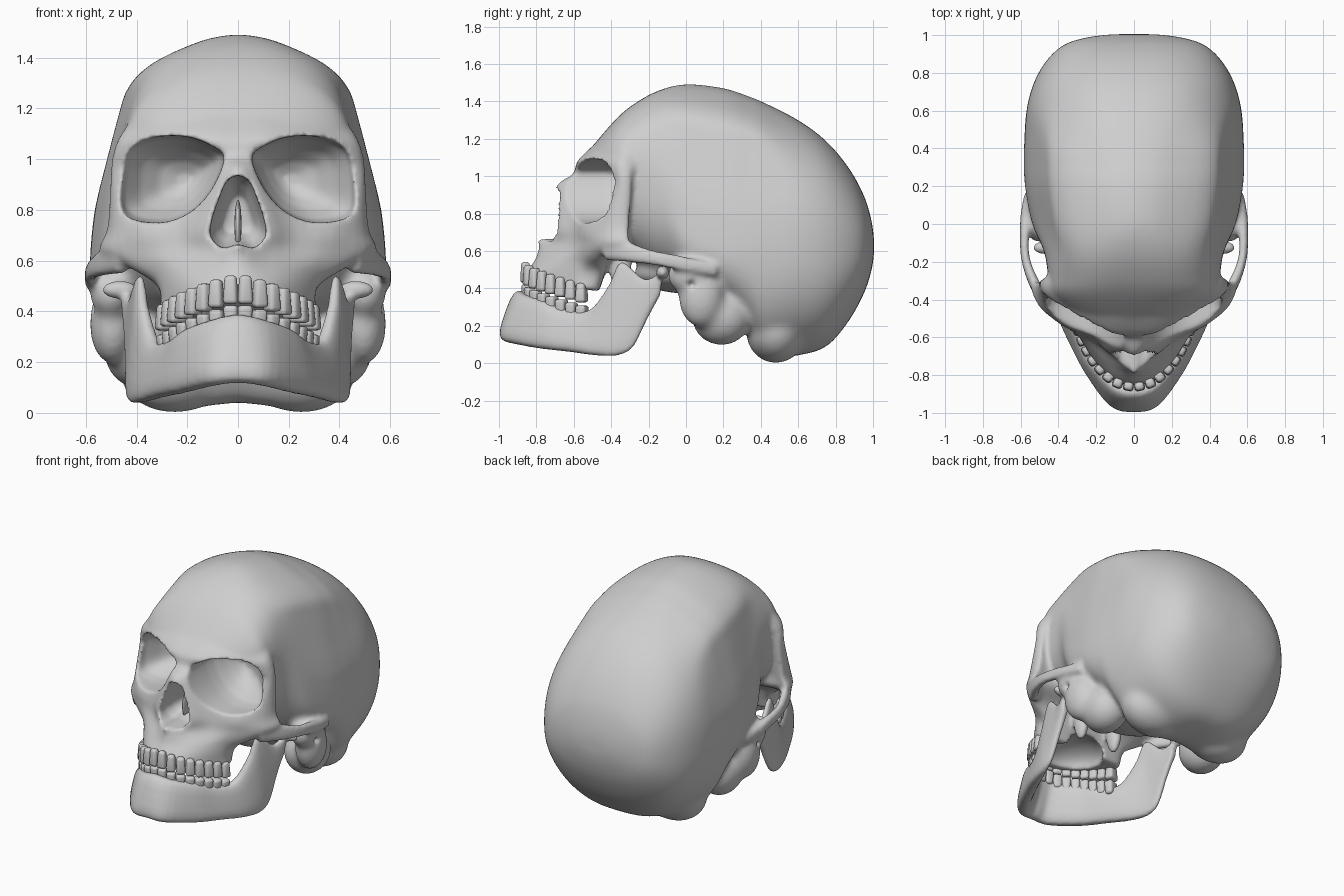
import bpy, bmesh, math
from mathutils import Vector, Matrix

if "Cube" in bpy.data.objects:
    bpy.data.objects.remove(bpy.data.objects["Cube"])

bone = bpy.data.materials.new("bone_grey")
bone.diffuse_color = (0.62, 0.62, 0.62, 1)
bone.use_nodes = True
bone.node_tree.nodes["Principled BSDF"].inputs["Base Color"].default_value = bone.diffuse_color


# ---------- helpers ----------
def catmull(a, b, c, d, t):
    return 0.5 * (2 * b + (c - a) * t + (2 * a - 5 * b + 4 * c - d) * t * t
                  + (3 * b - a - 3 * c + d) * t ** 3)


def spline(rings, k=4, closed=False):
    n, out = len(rings), []
    get = lambda i: rings[i % n] if closed else rings[min(max(i, 0), n - 1)]
    for i in range(n if closed else n - 1):
        p = [get(i + j) for j in (-1, 0, 1, 2)]
        for s in range(k):
            out.append([catmull(*q, s / k) for q in zip(*p)])
    return out if closed else out + [rings[-1]]


def curve(pts, k=4, closed=True):
    return [r[0] for r in spline([[v] for v in pts], k, closed)]


def loft(bm, rings, mirror=False):
    for sx in ((1, -1) if mirror else (1,)):
        vs = [[bm.verts.new((p.x * sx, p.y, p.z)) for p in r] for r in rings]
        n = len(vs[0])
        for a, b in zip(vs, vs[1:]):
            for i in range(n):
                bm.faces.new((a[i], a[(i + 1) % n], b[(i + 1) % n], b[i]))
        bm.faces.new(vs[0])
        bm.faces.new(vs[-1])


def ball(bm, loc, rad, mirror=True):
    for sx in ((1, -1) if mirror else (1,)):
        m = Matrix.Translation((loc[0] * sx, loc[1], loc[2])) @ Matrix.Diagonal((*rad, 1))
        bmesh.ops.create_uvsphere(bm, u_segments=32, v_segments=20, radius=1, matrix=m)


def power(v, n):
    return math.copysign(abs(v) ** (2 / n), v)


def blades(stations):
    """Rounded slab rings between a bottom and a top point with a thickness."""
    st = [(Vector(b), Vector(t), w) for b, t, w in stations]
    mid = [(b + t) / 2 for b, t, w in st]
    rings = []
    for i, (b, t, w) in enumerate(st):
        tan = mid[min(i + 1, len(st) - 1)] - mid[max(i - 1, 0)]
        nrm = tan.cross(t - b).normalized()
        rings.append([mid[i] + (t - b) / 2 * power(math.sin(a), 3) + nrm * w / 2 * power(math.cos(a), 3)
                      for a in (j * math.tau / 20 for j in range(20))])
    return spline(rings)


def make(name, bm):
    bmesh.ops.recalc_face_normals(bm, faces=bm.faces)
    me = bpy.data.meshes.new(name)
    bm.to_mesh(me)
    bm.free()
    ob = bpy.data.objects.new(name, me)
    bpy.context.collection.objects.link(ob)
    return ob


def remesh(ob, size, smooth=0):
    m = ob.modifiers.new("fuse", 'REMESH')
    m.mode, m.voxel_size = 'VOXEL', size
    if smooth:
        m = ob.modifiers.new("relax", 'SMOOTH')
        m.factor, m.iterations = 0.5, smooth


def finish(ob):
    bpy.context.view_layer.update()
    dg = bpy.context.evaluated_depsgraph_get()
    me = bpy.data.meshes.new_from_object(ob.evaluated_get(dg))
    ob.modifiers.clear()
    ob.data = me
    me.materials.clear()
    me.materials.append(bone)
    me.shade_smooth()


# ---------- braincase: sections along y, with mastoids and base ----------
case = bmesh.new()
table = [  # y, top, bottom, half width, height of widest point, squareness
    (-.575, 1.06, .85, .12, .95, 2.2), (-.52, 1.135, .72, .28, .95, 2.4),
    (-.38, 1.30, .60, .44, .98, 2.5), (-.28, 1.385, .55, .455, .98, 2.5),
    (-.15, 1.457, .47, .475, .92, 2.5), (0, 1.493, .41, .54, .68, 2.5),
    (.2, 1.472, .30, .578, .60, 2.5), (.33, 1.43, .15, .584, .60, 2.5), (.42, 1.393, .015, .582, .60, 2.5),
    (.6, 1.30, .025, .57, .60, 2.3), (.75, 1.188, .085, .53, .60, 2.3), (.87, 1.045, .225, .46, .60, 2.3),
    (.95, .90, .37, .37, .61, 2.3), (.988, .78, .48, .25, .62, 2.2), (1.005, .68, .57, .12, .62, 2)]
# half of the roof outline: domed top, temporal corner, sloping wall
roof = curve([Vector(p) for p in ((1, 0, 0), (.97, .23, 0), (.89, .46, 0), (.80, .69, 0), (.75, .785, 0),
                                  (.60, .87, 0), (.36, .945, 0), (.18, .985, 0), (0, 1, 0))], 2, False)
rings = []
for y, top, bot, w, zw, n in table:
    boxy = max(0, min(1, (y + .2) / .15, (.62 - y) / .25))
    ring = []
    for j in range(64):
        s, c = math.sin(j * math.tau / 64), math.cos(j * math.tau / 64)
        h = top - zw if s > 0 else zw - bot
        x, v = power(c, n), power(s, n)
        if s > 0:
            r = roof[min(j, 32 - j)]
            x += (math.copysign(r.x, c) - x) * boxy
            v += (r.y - v) * boxy
        x *= w
        notch = .04 * math.exp(-(x / .13) ** 2 - ((y - .45) / .2) ** 2) if s < 0 else 0
        ring.append(Vector((x, y, zw + h * v + notch)))
    rings.append(ring)
loft(case, spline(rings))
for loc, rad in (((.50, .01, .47), (.085, .11, .10)), ((.495, .08, .35), (.09, .12, .16)),
                 ((.39, .19, .25), (.14, .16, .155)), ((.25, .48, .17), (.22, .16, .17))):
    ball(case, loc, rad)
ball(case, (0, .04, .48), (.32, .32, .11), False)
case = make("braincase", case)
remesh(case, .016, 14)
finish(case)

# ---------- skull: braincase plus face, cheek arches and plates ----------
skull = bmesh.new()
skull.from_mesh(case.data)
bpy.data.objects.remove(case)
face = [  # z, front y, six x/y pairs, back y
    (1.16, -.50, .12, -.495, .25, -.45, .36, -.375, .41, -.32, .41, -.28, .30, -.25, -.25),
    (1.08, -.58, .12, -.575, .26, -.52, .39, -.43, .465, -.36, .46, -.29, .40, -.26, -.25),
    (1.01, -.605, .07, -.59, .20, -.55, .40, -.425, .485, -.36, .485, -.295, .41, -.28, -.25),
    (.94, -.70, .06, -.66, .15, -.58, .40, -.42, .492, -.36, .492, -.295, .42, -.29, -.25),
    (.73, -.72, .12, -.69, .22, -.60, .38, -.53, .49, -.42, .51, -.31, .42, -.31, -.25),
    (.64, -.78, .11, -.70, .22, -.62, .37, -.54, .50, -.44, .545, -.32, .45, -.32, -.25),
    (.57, -.80, .12, -.745, .22, -.67, .32, -.57, .40, -.50, .42, -.44, .30, -.40, -.38),
    (.52, -.83, .12, -.79, .22, -.70, .30, -.58, .31, -.52, .30, -.45, .20, -.43, -.43),
    (.45, -.865, .11, -.84, .20, -.74, .275, -.62, .31, -.55, .285, -.48, .20, -.465, -.465)]
rings = []
for z, front, *xy, back in face:
    tilt = 1.4 * max(0, .57 - z)
    pts = [Vector((x, y, z - tilt * (y + .86))) for x, y in
           [(0, front)] + list(zip(xy[::2], xy[1::2])) + [(0, back)]]
    rings.append(curve(pts + [Vector((-p.x, p.y, p.z)) for p in pts[-2:0:-1]], 3))
loft(skull, spline(rings))
loft(skull, blades([
    ((.45, -.43, .55), (.46, -.43, .69), .07), ((.535, -.31, .54), (.525, -.31, .65), .055),
    ((.578, -.18, .525), (.572, -.18, .605), .045), ((.582, -.05, .50), (.576, -.05, .58), .05),
    ((.568, .05, .48), (.562, .05, .555), .07), ((.545, .16, .46), (.545, .16, .54), .07)]), True)
ball(skull, (.13, -.35, .52), (.04, .06, .15))
ball(skull, (0, -.765, .645), (.02, .03, .025), False)
skull = make("skull", skull)

# ---------- openings: eye sockets, nose, palate, foramen, ear canals ----------
cut = bmesh.new()


def socket(outline, cx, cz, steps, mirror):
    loft(cut, [curve([Vector((cx + (x - cx) * s, y, cz + (z - cz) * s)) for x, z in outline])
               for y, s in steps], mirror)


socket([(.055, 1.0), (.09, 1.045), (.20, 1.088), (.33, 1.085), (.43, 1.04), (.462, .93),
        (.45, .785), (.31, .75), (.19, .79), (.105, .88)], .2, .92,
       [(-.8, 1), (-.43, 1), (-.36, .94), (-.28, .70), (-.22, .42), (-.19, .15)], True)
half = [(.042, .915), (.072, .85), (.105, .75), (.105, .69), (.06, .65)]
socket([(0, .935)] + half + [(0, .665)] + [(-x, z) for x, z in reversed(half)], 0, .77,
       [(-1, 1), (-.62, 1), (-.56, .85), (-.48, .5)], False)
ball(cut, (0, -.60, .42), (.19, .20, .11), False)
ball(cut, (0, .17, .27), (.11, .14, .11), False)
ball(cut, (.60, .03, .42), (.06, .025, .03))
cut = make("opening_cutter", cut)
cut.hide_render = True

remesh(skull, .013)
m = skull.modifiers.new("openings", 'BOOLEAN')
m.operation, m.solver, m.object = 'DIFFERENCE', 'EXACT', cut
remesh(skull, .012, 5)
finish(skull)
bpy.data.objects.remove(cut)

# ---------- nasal septum ----------
septum = bmesh.new()
ball(septum, (0, -.53, .74), (.014, .07, .10), False)
finish(make("nasal_septum", septum))

# ---------- lower jaw: one slab swept from condyle to condyle ----------
side = [((.10, -.948, .11), (.09, -.85, .365), .10), ((.22, -.79, .08), (.19, -.745, .33), .095),
        ((.31, -.63, .062), (.25, -.635, .285), .09), ((.38, -.48, .042), (.32, -.51, .285), .08),
        ((.42, -.36, .042), (.365, -.41, .42), .065), ((.43, -.28, .09), (.385, -.345, .545), .05),
        ((.43, -.21, .23), (.42, -.22, .45), .045), ((.43, -.14, .36), (.45, -.12, .50), .045)]
flip = lambda p: (-p[0], p[1], p[2])
chain = ([(flip(b), flip(t), w) for b, t, w in reversed(side)]
         + [((0, -.968, .12), (0, -.875, .385), .10)] + side)
jaw = bmesh.new()
loft(jaw, blades(chain))
ball(jaw, (.465, -.125, .485), (.07, .035, .035))
jaw = make("lower_jaw", jaw)
remesh(jaw, .011, 4)
finish(jaw)

# ---------- teeth along the dental arch ----------
arch = curve([Vector(p) for p in ((0, -.865, 0), (.10, -.835, 0), (.19, -.75, 0),
                                  (.25, -.65, 0), (.295, -.53, 0))], 16, False)
total = sum((b - a).length for a, b in zip(arch, arch[1:]))


def at(d):
    for a, b in zip(arch, arch[1:]):
        step = (b - a).length
        if d <= step:
            return a.lerp(b, d / step), (b - a).normalized()
        d -= step


def teeth(name, tip, back_tip, root, back_root, inset):
    bm = bmesh.new()
    for i in range(8):
        f = (i + .5) / 8
        p, t = at(f * total)
        out = Vector((t.y, -t.x, 0))
        z0, z1 = tip + (back_tip - tip) * f, root + (back_root - root) * f
        for sx in (1, -1):
            for v in bmesh.ops.create_cube(bm, size=1)['verts']:
                taper = .8 if v.co.z > 0 else 1
                q = p - out * inset + (t * v.co.x * total / 8 * .99 + out * v.co.y * (.05 + .035 * f)) * taper
                v.co = (q.x * sx, q.y, z1 if v.co.z > 0 else z0)
    ob = make(name, bm)
    m = ob.modifiers.new("round", 'BEVEL')
    m.width, m.segments, m.limit_method = .016, 3, 'NONE'
    finish(ob)


teeth("upper_teeth", .437, .318, .55, .42, 0)
teeth("lower_teeth", .432, .30, .34, .21, .006)
